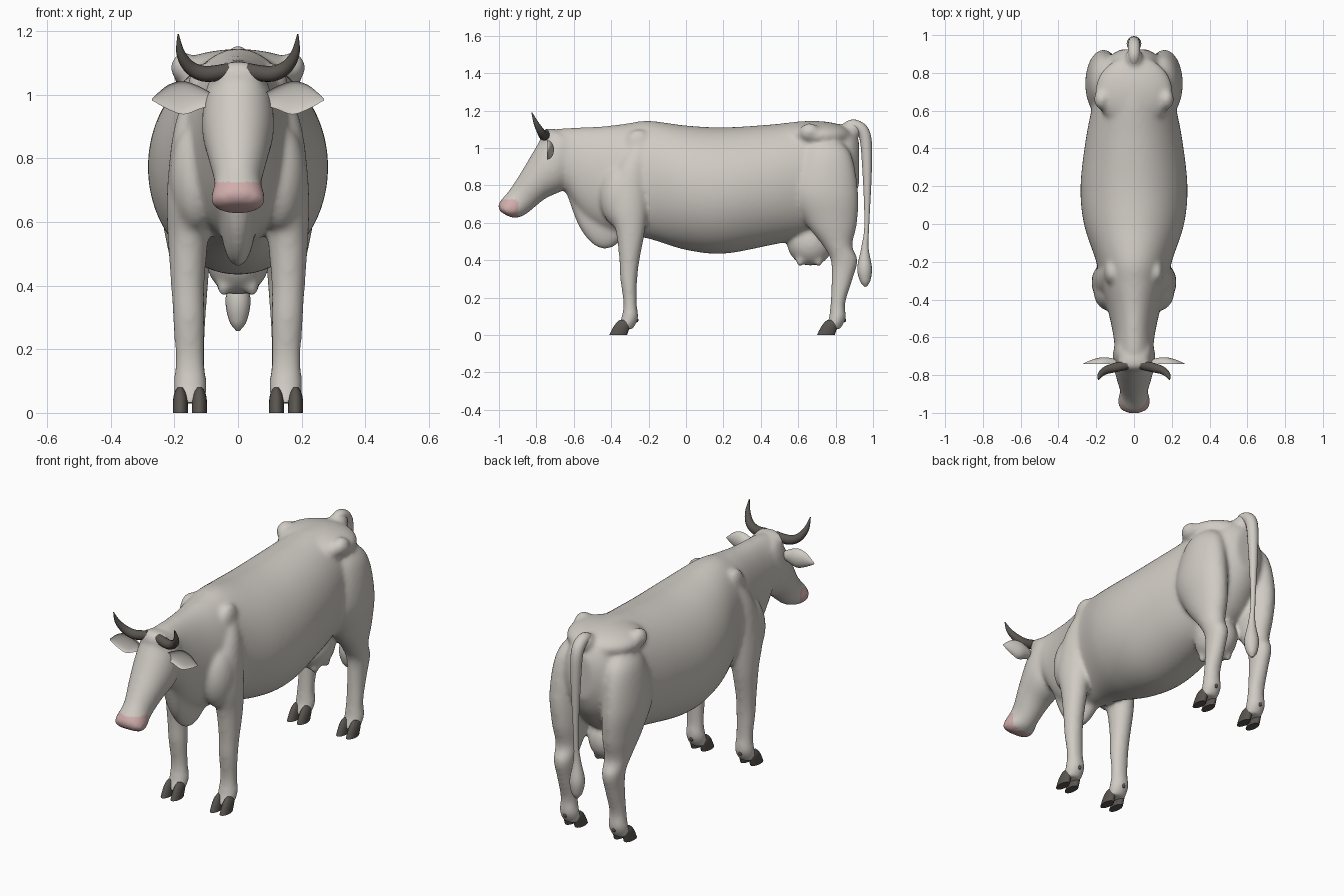
import bpy, bmesh, math
from mathutils import Vector, Matrix

cube = bpy.data.objects.get("Cube")
if cube:
    bpy.data.objects.remove(cube)


def material(name, colour):
    mat = bpy.data.materials.new(name)
    mat.use_nodes = True
    mat.diffuse_color = (*colour, 1)
    shader = next(n for n in mat.node_tree.nodes if n.type == 'BSDF_PRINCIPLED')
    shader.inputs["Base Color"].default_value = (*colour, 1)
    shader.inputs["Roughness"].default_value = 0.7
    return mat


HIDE = material("cream grey hide", (0.63, 0.595, 0.55))
PINK = material("pink nose", (0.63, 0.42, 0.41))
HORN = material("dark horn", (0.1, 0.09, 0.08))


def spline(rows, steps):
    """Smoothly interpolate rows of numbers (Catmull-Rom)."""
    out = []
    for i in range(len(rows) - 1):
        a, b, c, d = (rows[min(max(i + k, 0), len(rows) - 1)] for k in (-1, 0, 1, 2))
        for s in range(steps):
            t = s / steps
            out.append([q + t / 2 * (r - p + t * (2 * p - 5 * q + 4 * r - w
                        + t * (3 * (q - r) + w - p))) for p, q, r, w in zip(a, b, c, d)])
    return out + [list(rows[-1])]


def skin(bm, rings):
    """Bridge rings of points into a closed skin."""
    loops = [[bm.verts.new(p) for p in ring] for ring in rings]
    n = len(loops[0])
    for low, high in zip(loops, loops[1:]):
        for i in range(n):
            j = (i + 1) % n
            bm.faces.new((low[i], low[j], high[j], high[i]))
    bm.faces.new(loops[0])
    bm.faces.new(loops[-1][::-1])


def ellipse(centre, u, v, n):
    angles = [math.tau * i / n for i in range(n)]
    return [centre + u * math.cos(a) + v * math.sin(a) for a in angles]


def loft(bm, rows, steps=8, n=72):
    """Rows: y and z of one edge, y and z of the opposite edge, x, half width."""
    rings = []
    for y1, z1, y2, z2, x, half in spline(rows, steps):
        centre = Vector((x, (y1 + y2) / 2, (z1 + z2) / 2))
        u = Vector((0, (y1 - y2) / 2, (z1 - z2) / 2))
        rings.append(ellipse(centre, u, Vector((half, 0, 0)), n))
    skin(bm, rings)


def tube(bm, rows, reference, n=16):
    """Rows: x, y, z, radius along a path."""
    pts = spline(rows, 6)
    rings = []
    for i, (x, y, z, r) in enumerate(pts):
        ahead, behind = pts[min(i + 1, len(pts) - 1)], pts[max(i - 1, 0)]
        way = (Vector(ahead[:3]) - Vector(behind[:3])).normalized()
        u = way.cross(reference).normalized()
        rings.append(ellipse(Vector((x, y, z)), u * r, way.cross(u) * r, n))
    skin(bm, rings)


def ball(bm, centre, size):
    matrix = Matrix.Translation(centre) @ Matrix.Diagonal((*size, 1))
    bmesh.ops.create_uvsphere(bm, u_segments=40, v_segments=24, radius=1, matrix=matrix)


def finish(bm, name, mats):
    bmesh.ops.recalc_face_normals(bm, faces=bm.faces)
    mesh = bpy.data.meshes.new(name)
    bm.to_mesh(mesh)
    bm.free()
    obj = bpy.data.objects.new(name, mesh)
    bpy.context.collection.objects.link(obj)
    for mat in mats:
        mesh.materials.append(mat)
    bpy.ops.object.select_all(action='DESELECT')
    obj.select_set(True)
    bpy.context.view_layer.objects.active = obj
    bpy.ops.object.shade_smooth_by_angle(angle=math.radians(50))
    return obj


# Trunk and neck: y, top, bottom, half width
bm = bmesh.new()
trunk = [(.925, 1.04, .8, .07), (.88, 1.1, .7, .135), (.78, 1.135, .58, .185),
         (.65, 1.145, .525, .215), (.45, 1.125, .48, .255), (.2, 1.11, .435, .283),
         (0, 1.12, .455, .265), (-.2, 1.145, .515, .2), (-.32, 1.13, .535, .175),
         (-.45, 1.115, .56, .14), (-.56, 1.11, .64, .115), (-.66, 1.105, .785, .1),
         (-.72, 1.095, .84, .085)]
loft(bm, [(y, top, y, low, 0, half) for y, top, low, half in trunk])

# Head, from the poll down to the muzzle
loft(bm, [(-.71, 1.105, -.56, .97, 0, .085), (-.75, 1.09, -.58, .88, 0, .105),
          (-.805, 1, -.64, .785, 0, .113), (-.87, .89, -.75, .73, 0, .094),
          (-.937, .785, -.83, .665, 0, .074), (-.99, .72, -.875, .635, 0, .085),
          (-1.005, .69, -.92, .626, 0, .08), (-.995, .66, -.95, .635, 0, .05)])
ball(bm, (0, -.735, 1.06), (.085, .045, .045))

# Dewlap and brisket
loft(bm, [(-.64, .9, -.64, .76, 0, .04), (-.57, .85, -.57, .575, 0, .05),
          (-.48, .8, -.485, .475, 0, .055), (-.4, .75, -.4, .465, 0, .055),
          (-.3, .7, -.32, .53, 0, .05)])

# Legs: height, front y, back y, x, half width
front_leg = [(1.05, -.27, -.2, .115, .03), (.9, -.37, -.2, .13, .07),
             (.7, -.415, -.205, .15, .073), (.55, -.375, -.22, .157, .064),
             (.4, -.357, -.248, .158, .053), (.3, -.352, -.26, .155, .05),
             (.17, -.335, -.263, .152, .046), (.09, -.347, -.255, .15, .052),
             (.03, -.37, -.285, .15, .047)]
hind_leg = [(1.07, .68, .78, .125, .025), (.97, .62, .88, .15, .077),
            (.77, .565, .92, .162, .096), (.6, .64, .915, .155, .082),
            (.48, .73, .89, .15, .064), (.4, .773, .918, .148, .054),
            (.3, .778, .892, .148, .047), (.17, .772, .852, .15, .045),
            (.09, .763, .855, .15, .052), (.03, .74, .825, .15, .047)]
for side in (1, -1):
    for leg in (front_leg, hind_leg):
        loft(bm, [(a, z, b, z, side * x, half) for z, a, b, x, half in leg])
    # Hip bone, shoulder blade, shoulder muscle, teats
    ball(bm, (side * .17, .66, 1.085), (.042, .055, .048))
    ball(bm, (side * .12, -.255, 1.01), (.038, .07, .09))
    ball(bm, (side * .13, -.35, .74), (.085, .11, .17))
    for y in (.61, .71):
        ball(bm, (side * .045, y, .395), (.023, .023, .03))
# Pelvis roof, udder and tail head
ball(bm, (0, .7, 1.065), (.205, .19, .078))
ball(bm, (0, .665, .495), (.103, .125, .125))
ball(bm, (0, .88, 1.095), (.045, .06, .05))

# Fuse the hide into one smooth skin, then tint the nose
rough = finish(bm, "rough_body", [HIDE])
remesh = rough.modifiers.new("fuse", 'REMESH')
remesh.mode = 'VOXEL'
remesh.voxel_size = .01
remesh.use_smooth_shade = True
smooth = rough.modifiers.new("soften", 'SMOOTH')
smooth.factor = .5
smooth.iterations = 18
graph = bpy.context.evaluated_depsgraph_get()
skin_mesh = bpy.data.meshes.new_from_object(rough.evaluated_get(graph))
skin_mesh.name = "body"
bpy.data.objects.remove(rough)
body = bpy.data.objects.new("body", skin_mesh)
bpy.context.collection.objects.link(body)
skin_mesh.materials.clear()
skin_mesh.materials.append(HIDE)
skin_mesh.materials.append(PINK)
for face in skin_mesh.polygons:
    face.use_smooth = True
    face.material_index = int(face.center.y < -.9 and face.center.z < .725)

# Tail with its tuft
bm = bmesh.new()
tube(bm, [(0, .85, 1.1, .03), (0, .9, 1.12, .032), (0, .955, 1.07, .032),
          (0, .968, .9, .026), (0, .967, .6, .013), (0, .957, .47, .019),
          (0, .955, .36, .039), (0, .958, .29, .028), (0, .96, .258, .006)], Vector((1, 0, 0)))
finish(bm, "tail", [HIDE])

for side, word in ((1, "left"), (-1, "right")):
    # Horn
    bm = bmesh.new()
    tube(bm, [(side * x, y, z, r) for x, y, z, r in (
        (.03, -.745, 1.075, .024), (.1, -.76, 1.065, .025), (.15, -.775, 1.085, .021),
        (.18, -.8, 1.13, .014), (.188, -.825, 1.19, .002))], Vector((0, 1, 0)))
    finish(bm, word + "_horn", [HORN])

    # Ear: a cupped leaf, open to the front; x, z, half height, depth
    bm = bmesh.new()
    rings = []
    for x, z, high, deep in spline([(.085, .985, .02, .02), (.12, .99, .035, .032),
                                    (.17, .99, .052, .036), (.22, .992, .038, .024),
                                    (.27, .985, .003, .003)], 5):
        ring = []
        for p in ellipse(Vector(), Vector((0, 0, high)), Vector((0, deep, 0)), 20):
            bowl = p.y if p.y >= 0 else -p.y * .4
            ring.append((side * x, -.742 + bowl, z + p.z))
        rings.append(ring)
    skin(bm, rings)
    finish(bm, word + "_ear", [HIDE])

    # Cloven hooves and dew claw
    for shift, end in ((0, "front"), (1.11, "hind")):
        bm = bmesh.new()
        for x in (.121, .181):
            loft(bm, [(a + shift, z, b + shift, z, side * x, half) for a, b, z, half in (
                (-.41, -.315, 0, .024), (-.39, -.302, .04, .023), (-.372, -.296, .065, .018),
                (-.355, -.305, .08, .008))], 3, 20)
        ball(bm, (side * .15, shift - .265, .08), (.01, .011, .012))
        finish(bm, word + "_" + end + "_hooves", [HORN])
